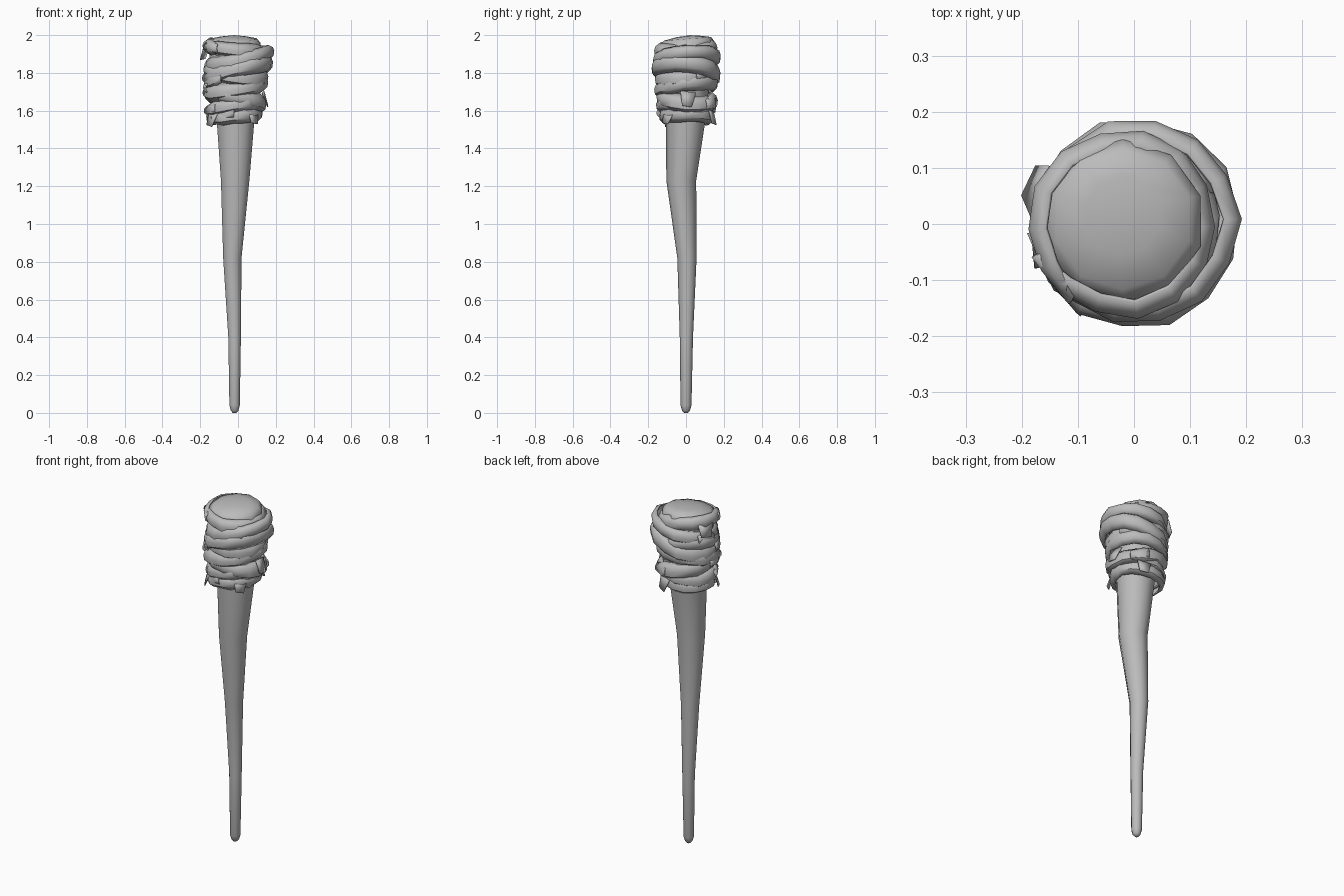
import bpy, bmesh, math, random
from mathutils import Vector

random.seed(4)
cube = bpy.data.objects.get("Cube")
if cube:
    bpy.data.objects.remove(cube, do_unlink=True)

grey = bpy.data.materials.new("plain grey")
grey.use_nodes = True
grey.diffuse_color = (0.5, 0.5, 0.5, 1)
grey.node_tree.nodes["Principled BSDF"].inputs["Base Color"].default_value = (0.5, 0.5, 0.5, 1)


def finish(name, bm, angle):
    bmesh.ops.recalc_face_normals(bm, faces=bm.faces)
    mesh = bpy.data.meshes.new(name)
    bm.to_mesh(mesh)
    bm.free()
    mesh.materials.append(grey)
    obj = bpy.data.objects.new(name, mesh)
    bpy.context.collection.objects.link(obj)
    bpy.ops.object.select_all(action="DESELECT")
    obj.select_set(True)
    bpy.context.view_layer.objects.active = obj
    bpy.ops.object.shade_smooth_by_angle(angle=math.radians(angle))
    return obj


def bridge(bm, a, b, closed):
    n = len(a)
    for i in range(n if closed else n - 1):
        j = (i + 1) % n
        bm.faces.new((a[i], a[j], b[j], b[i]))


def make_handle():
    # Crooked tapering shaft: height, centre x, centre y, radius, lean of the ring
    sections = [
        (0.0, -0.018, 0, 0.010, 0), (0.012, -0.018, 0, 0.021, 0),
        (0.04, -0.018, 0, 0.029, 0), (0.4, -0.018, 0.002, 0.035, 0),
        (0.82, -0.03, 0.005, 0.051, 0), (1.23, -0.015, -0.025, 0.079, 0),
        (1.55, -0.013, -0.002, 0.105, 0), (1.8, -0.015, 0, 0.13, 0),
        (1.955, -0.02, 0.005, 0.146, 0.08), (1.98, -0.02, 0.008, 0.125, 0.08),
        (1.992, -0.02, 0.015, 0.07, 0.06),
    ]
    sides = 10
    bm = bmesh.new()
    rings = []
    for z, cx, cy, r, lean in sections:
        ring = []
        for i in range(sides):
            a = math.tau * (i + 0.5) / sides
            y = r * math.sin(a)
            ring.append(bm.verts.new((cx + r * math.cos(a), cy + y, z + lean * y)))
        rings.append(ring)
    for a, b in zip(rings, rings[1:]):
        bridge(bm, a, b, True)
    bm.faces.new(rings[0])
    tip = bm.verts.new((-0.02, 0.02, 2.0))
    for i in range(sides):
        bm.faces.new((rings[-1][i], rings[-1][(i + 1) % sides], tip))
    finish("handle", bm, 50)


def make_wrap(name, z, centre, radius, width, tilt, start, turns=1.1, rise=0.0):
    # Bulging cloth strip wound round the shaft, with pinched flaring ends
    profile = [(-0.028, -0.5), (-0.004, -0.27), (0, 0.05), (-0.008, 0.3), (-0.03, 0.5)]
    steps = round(14 * turns)
    bm = bmesh.new()
    rows = []
    for i in range(steps + 1):
        t = i / steps
        a = math.radians(start) + math.tau * turns * t
        end = i in (0, steps)
        w = width * (0.55 if end else random.uniform(0.88, 1.08))
        r = radius + random.uniform(-0.005, 0.004) + (0.008 if end else 0)
        row = []
        for inset, h in profile:
            d = Vector((math.cos(a), math.sin(a)))
            p = Vector(centre) + d * (r + inset * (0.5 if end else 1))
            height = z + tilt[0] * p.x + tilt[1] * p.y + h * w + rise * (t - 0.5)
            row.append(bm.verts.new((p.x, p.y, height)))
        rows.append(row)
    for a, b in zip(rows, rows[1:]):
        bridge(bm, a, b, False)
    obj = finish(name, bm, 40)
    thick = obj.modifiers.new("cloth thickness", "SOLIDIFY")
    thick.thickness = 0.008
    thick.offset = -1


def make_flap(name, angle, z, radius, drop):
    # Loose triangular cloth end
    bm = bmesh.new()
    pts = [(-16, 0.045, -0.012), (16, 0.035, -0.015), (5, -drop, 0.008), (-12, -drop * 0.8, 0.006)]
    verts = []
    for da, dz, dr in pts:
        a = math.radians(angle + da)
        r = radius + dr
        verts.append(bm.verts.new((r * math.cos(a) - 0.01, r * math.sin(a), z + dz)))
    bm.faces.new(verts[:3])
    bm.faces.new((verts[0], verts[2], verts[3]))
    obj = finish(name, bm, 20)
    obj.modifiers.new("cloth thickness", "SOLIDIFY").thickness = 0.006


make_handle()

# Cloth wraps from the top down
make_wrap("wrap_top", 1.925, (-0.02, 0), 0.168, 0.085, (-0.1, 0.05), 200)
make_wrap("wrap_upper", 1.875, (0.008, 0.005), 0.182, 0.085, (0.2, 0.06), 150)
make_wrap("wrap_main", 1.805, (0.003, 0), 0.188, 0.095, (0.26, -0.05), 185, 1.15, -0.03)
make_wrap("wrap_cross", 1.795, (-0.015, 0), 0.172, 0.09, (-0.12, 0.15), 20)
make_wrap("wrap_middle", 1.73, (-0.015, 0), 0.172, 0.09, (0.12, 0.08), 170, 1.1, 0.03)
make_wrap("wrap_lower", 1.66, (-0.012, 0.003), 0.165, 0.095, (-0.18, -0.08), 40)
make_wrap("wrap_low_cross", 1.625, (-0.015, 0), 0.158, 0.085, (0.15, -0.05), 190)
make_wrap("wrap_bottom", 1.575, (-0.02, 0.003), 0.15, 0.085, (0.1, -0.04), 215, 1.15, 0.02)

# Loose ends
make_flap("flap_front_right", 215, 1.56, 0.165, 0.045)
make_flap("flap_back_left", 70, 1.575, 0.16, 0.05)
make_flap("flap_front_left", 315, 1.56, 0.145, 0.03)
make_flap("flap_side", 5, 1.66, 0.165, 0.04)
make_flap("flap_upper", 160, 1.9, 0.19, 0.03)
